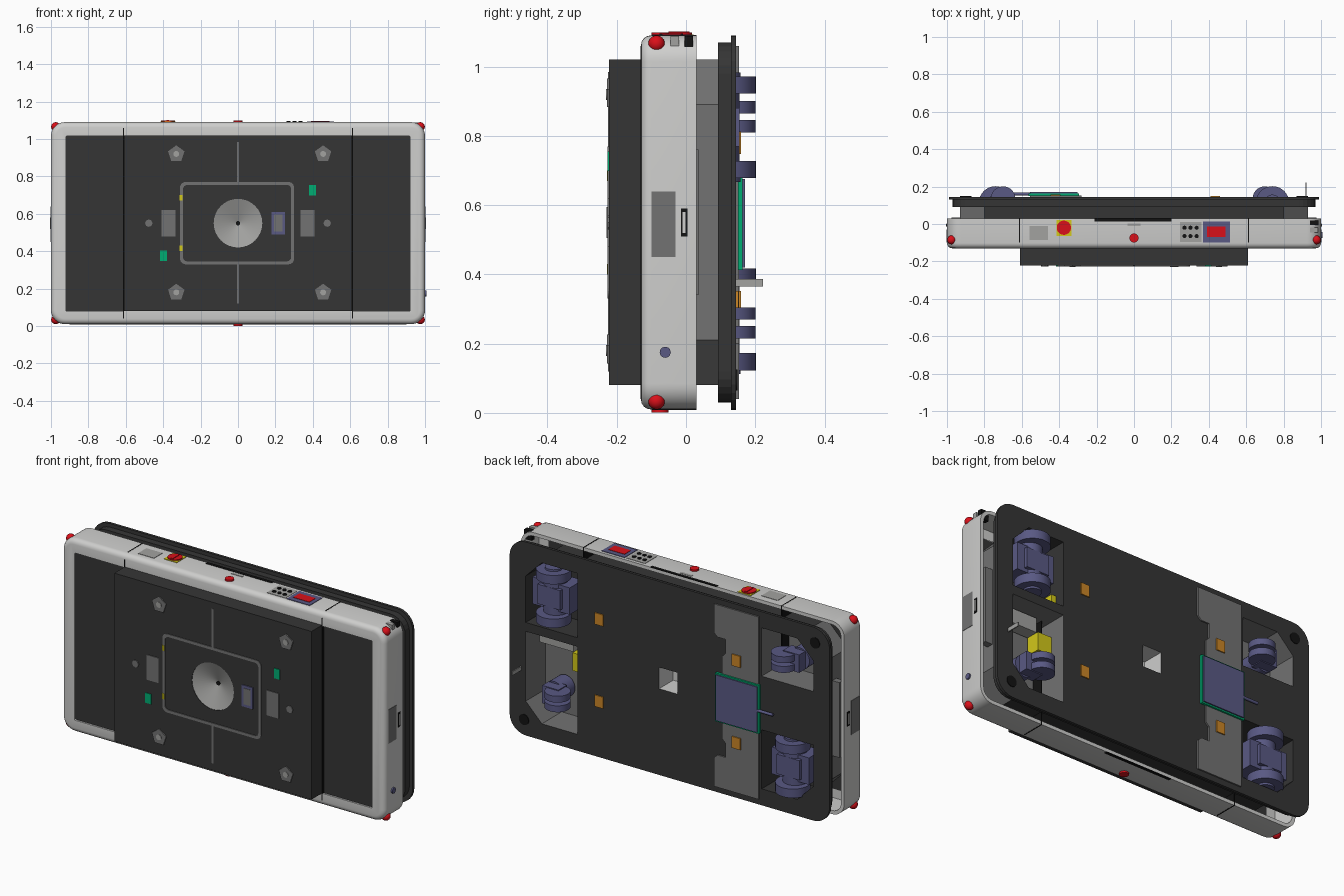
import bpy, bmesh, math
from mathutils import Matrix

cube = bpy.data.objects.get("Cube")
if cube:
    bpy.data.objects.remove(cube, do_unlink=True)


def material(name, r, g, b):
    m = bpy.data.materials.new(name)
    m.use_nodes = True
    m.diffuse_color = (r, g, b, 1)
    m.node_tree.nodes["Principled BSDF"].inputs["Base Color"].default_value = (r, g, b, 1)
    return m


LIGHT = material("light_grey", .62, .62, .61)
SILVER = material("silver", .36, .36, .35)
MID = material("mid_grey", .17, .17, .17)
DARK = material("charcoal", .036, .036, .036)
BLACK = material("black", .006, .006, .006)
BLUE = material("slate_blue", .1, .1, .23)
RED = material("red", .7, .005, .01)
YELLOW = material("yellow", .65, .58, .01)
GREEN = material("green", .0, .42, .17)
ORANGE = material("orange", .6, .24, .02)
MIDZ = .55


def finish(bm, name, mat, smooth=False):
    bmesh.ops.recalc_face_normals(bm, faces=bm.faces)
    me = bpy.data.meshes.new(name)
    bm.to_mesh(me)
    bm.free()
    ob = bpy.data.objects.new(name, me)
    bpy.context.collection.objects.link(ob)
    me.materials.append(mat)
    if smooth:
        soften(ob)
    return ob


def activate(ob):
    bpy.ops.object.select_all(action='DESELECT')
    ob.select_set(True)
    bpy.context.view_layer.objects.active = ob


def soften(ob):
    activate(ob)
    bpy.ops.object.shade_smooth_by_angle(angle=math.radians(35))


def prism(name, pts, y0, y1, mat, bevel=0, smooth=False):
    """Outline in x and z, pushed from y0 to y1; bevel rounds the front rim."""
    bm = bmesh.new()
    front = bm.faces.new([bm.verts.new((x, y0, z)) for x, z in pts])
    geo = bmesh.ops.extrude_face_region(bm, geom=[front], use_keep_orig=True)["geom"]
    bmesh.ops.translate(bm, vec=(0, y1 - y0, 0),
                        verts=[v for v in geo if isinstance(v, bmesh.types.BMVert)])
    if bevel:
        bmesh.ops.bevel(bm, geom=list(front.edges), offset=bevel, segments=4,
                        profile=.5, affect='EDGES')
    return finish(bm, name, mat, smooth)


def outline(x0, x1, z0, z1, r, n=6):
    """Rectangle with rounded corners; n = 1 gives plain chamfers."""
    pts = []
    for i, (cx, cz) in enumerate([(x1 - r, z1 - r), (x0 + r, z1 - r),
                                  (x0 + r, z0 + r), (x1 - r, z0 + r)]):
        for k in range(n + 1):
            a = math.pi / 2 * (i + k / n)
            pts.append((cx + r * math.cos(a), cz + r * math.sin(a)))
    return pts


def box(name, x0, x1, y0, y1, z0, z1, mat):
    return prism(name, [(x0, z0), (x1, z0), (x1, z1), (x0, z1)], y0, y1, mat)


def cyl(name, c, r, depth, axis, mat, r2=None, seg=32):
    bm = bmesh.new()
    bmesh.ops.create_cone(bm, cap_ends=True, segments=seg, radius1=r,
                          radius2=r if r2 is None else r2, depth=depth)
    turn = {'X': Matrix.Rotation(math.pi / 2, 4, 'Y'),
            'Y': Matrix.Rotation(math.pi / 2, 4, 'X'), 'Z': Matrix()}[axis]
    bmesh.ops.transform(bm, matrix=Matrix.Translation(c) @ turn, verts=bm.verts)
    return finish(bm, name, mat, seg > 8)


def dome(name, c, r, mat):
    bm = bmesh.new()
    bmesh.ops.create_uvsphere(bm, u_segments=20, v_segments=12, radius=r,
                              matrix=Matrix.Translation(c))
    return finish(bm, name, mat, True)


def cut(targets, cutter):
    for ob in targets:
        activate(ob)
        mod = ob.modifiers.new("cut", 'BOOLEAN')
        mod.operation, mod.solver, mod.object = 'DIFFERENCE', 'EXACT', cutter
        mod.material_mode = 'TRANSFER'
        bpy.ops.object.modifier_apply(modifier=mod.name)
    bpy.data.objects.remove(cutter, do_unlink=True)


# Outer shell: a rounded ring, hollow behind its front rim
shell = prism("shell", outline(-1, 1, .01, 1.09, .075, 8), -.13, .03, LIGHT, .028)
cut([shell], prism("rim_cutter", outline(-.92, .92, .08, 1.015, .005), -.3, .1, LIGHT))
cut([shell], prism("hollow_cutter", outline(-.98, .98, .03, 1.07, .055), -.1, .1, LIGHT))
soften(shell)
for x in (-.612, .612):
    box("shell_seam", x - .003, x + .003, -.1, .031, .009, 1.091, BLACK)
    box("shell_seam_front", x - .003, x + .003, -.131, -.1, .04, 1.06, BLACK)

# Top panel, raised deck and the sunken cone
box("front_panel", -.925, .925, -.12, -.1, .075, 1.02, DARK)
deck = box("deck", -.61, .61, -.222, -.11, .08, 1.02, DARK)
cut([deck], cyl("cone_cutter", (0, -.21, MIDZ), .13, .1, 'Y', DARK))
bm = bmesh.new()
bmesh.ops.create_cone(bm, cap_ends=False, segments=40, radius1=.131, radius2=.004, depth=.05)
bmesh.ops.transform(bm, verts=bm.verts, matrix=Matrix.Translation((0, -.195, MIDZ))
                    @ Matrix.Rotation(-math.pi / 2, 4, 'X'))
finish(bm, "cone", SILVER, True)
cyl("cone_tip", (0, -.171, MIDZ), .012, .01, 'Y', BLACK)

# Deck markings and fittings
frame = prism("deck_frame", outline(-.31, .3, .33, .77, .03), -.226, -.2, MID)
cut([frame], prism("frame_cutter", outline(-.294, .284, .346, .754, .022), -.3, 0, MID))
for z0, z1 in ((.12, .33), (.77, .985)):
    box("deck_groove", -.005, .005, -.225, -.22, z0, z1, MID)
for s in (-1, 1):
    box("deck_plate", s * .372 - .037, s * .372 + .037, -.226, -.22, .48, .62, MID)
    cyl("deck_stud", (s * .477, -.223, MIDZ), .02, .008, 'Y', MID, seg=8)
    x, z = s * .398, MIDZ + s * .175
    box("deck_button", x - .018, x + .018, -.226, -.22, z - .026, z + .03, GREEN)
    box("frame_tab", -.312, -.298, -.228, -.22, MIDZ + s * .135 - .015,
        MIDZ + s * .135 + .015, YELLOW)
box("deck_display", .18, .25, -.227, -.22, .49, .61, BLUE)
box("deck_display_inset", .193, .237, -.229, -.22, .505, .595, MID)
for x in (-.33, .455):
    for z in (.18, .92):
        cyl("deck_rosette", (x, -.224, z), .046, .008, 'Y', MID, seg=5)
        cyl("rosette_hub", (x, -.228, z), .016, .006, 'Y', SILVER, seg=12)

# Chassis, tray and flange
chassis = prism("chassis", outline(-.93, .93, .08, 1.02, .13, 1), -.1, .1, DARK)
chassis.data.materials.append(MID)
for f in chassis.data.polygons:
    f.material_index = int(abs(f.normal.x) > .5)
tray = prism("tray", outline(-.97, .97, .03, 1.07, .09), .092, .131, DARK)
flange = prism("flange", outline(-.99, .99, .008, 1.09, .1), .13, .145, DARK)
under = [chassis, tray, flange]


def bay(side, z0, z1, low, high, mat):
    """Wheel bay, with its outer corners chamfered at the low or high end."""
    outer, c = .89, .1
    pts = [(.57, z0)] + ([(outer - c, z0), (outer, z0 + c)] if low else [(outer, z0)])
    pts += ([(outer, z1 - c), (outer - c, z1)] if high else [(outer, z1)]) + [(.57, z1)]
    cut(under, prism("bay_cutter", [(side * x, z) for x, z in pts], -.03, .3, mat))


bay(1, .64, 1.0, False, True, DARK)
bay(1, .1, .59, True, False, MID)
bay(-1, .1, .43, True, False, DARK)
bay(-1, .73, 1.0, False, True, MID)
cut(under, box("port_cutter", -.05, .065, .02, .3, .49, .61, LIGHT))

# Drive units and casters
for s, zd, zc in ((1, .825, .26), (-1, .27, .855)):
    x = s * .74
    for k in (-1, 1):
        cyl("drive_wheel", (x, .112, zd + k * .122), .09, .05, 'Z', BLUE)
        cyl("drive_hub", (x, .112, zd + k * .15), .045, .016, 'Z', BLUE)
        cyl("caster_wheel", (s * .7, .135, zc + k * .027), .066, .036, 'Z', BLUE)
    cyl("drive_motor", (x, .09, zd), .065, .2, 'Z', BLUE)
    box("gearbox", x - .115, x + .115, .02, .135, zd - .075, zd + .075, BLUE)
    box("gearbox_cover", x - .07, x + .07, .13, .155, zd - .055, zd + .055, BLUE)
    cyl("caster_swivel", (s * .76, .03, zc), .06, .1, 'Y', BLUE)
    box("caster_fork", s * .745 - .05, s * .745 + .05, .06, .135, zc - .05, zc + .05, BLUE)
    cyl("flange_cap", (s * .9, .146, MIDZ - s * .455), .03, .006, 'Y', BLACK)
box("yellow_guard", .575, .66, -.02, .06, .4, .5, YELLOW)
box("yellow_guard_upper", .572, .6, -.02, .09, .645, .72, YELLOW)
box("bay_rail", .66, .87, -.02, .05, .5, .58, SILVER)

# Underside service plate, panel and pads
half = [(-.555, .04), (-.28, .04), (-.28, .2), (-.3, .22), (-.35, .22), (-.35, .3),
        (-.33, .32), (-.33, .4)]
prism("service_plate", half + [(x, 2 * MIDZ - z) for x, z in reversed(half)],
      .144, .153, MID)
box("panel_rim", -.565, -.295, .15, .163, .412, .683, GREEN)
box("panel", -.557, -.303, .15, .17, .42, .675, BLUE)
for s in (-1, 1):
    for x, y in ((-.42, .153), (.435, .145)):
        z = MIDZ + s * .23
        box("orange_pad", x - .026, x + .026, y - .002, y + .006, z - .032, z + .032, ORANGE)
cyl("panel_handle", (-.6, .16, .54), .008, .1, 'X', BLUE, seg=12)
box("sensor_strip", .917, .923, .13, .222, .365, .387, SILVER)

# Signal lamps on the shell
for x in (-.975, .975):
    for z in (.034, 1.066):
        dome("corner_lamp", (x, -.085, z), .024, RED)
for z in (.012, 1.088):
    cyl("side_lamp", (0, -.075, z), .024, .022, 'Z', RED)

# Controls along the upper side
T = 1.09
box("upper_grille", -.56, -.46, -.085, -.01, T - .01, T + .002, SILVER)
box("switch_plate", -.415, -.335, -.063, .022, T - .01, T + .003, YELLOW)
cyl("main_switch", (-.375, -.02, T + .002), .038, .012, 'Z', RED)
box("switch_grip", -.382, -.368, -.05, .01, T, T + .011, RED)
box("key_panel", .245, .36, -.095, .012, T - .01, T + .002, SILVER)
for x in (.27, .302, .335):
    for y in (-.065, -.02):
        cyl("key_button", (x, y, T + .003), .011, .006, 'Z', BLACK, seg=16)
box("screen_frame", .37, .512, -.098, .014, T - .01, T + .003, BLUE)
box("screen", .39, .49, -.07, -.014, T - .01, T + .005, RED)
for z in (.01, T):
    box("side_slot", -.21, .2, .014, .031, z - .002, z + .002, BLACK)
prism("badge_plate", outline(-.035, .035, T - .01, T + .002, .002), -.012, .004, SILVER)

# End grilles, sockets and knob
for s in (-1, 1):
    x = s * .999
    box("end_grille", x - .003, x + .003, -.1, -.03, .45, .64, MID)
    box("end_socket", x - .004, x + .004, -.015, .004, .51, .59, BLACK)
    box("end_socket_face", x - .006, x + .006, -.01, -.001, .52, .58, LIGHT)
    box("end_box", s * .95 - .025, s * .95 + .025, .0, .036, .34, .76, MID)
cyl("end_knob", (1, -.06, .175), .016, .016, 'X', BLUE, seg=12)
box("corner_socket", .94, .987, -.005, .02, 1.035, 1.088, BLACK)
box("corner_vent", .93, .985, -.045, -.02, 1.05, 1.088, SILVER)
